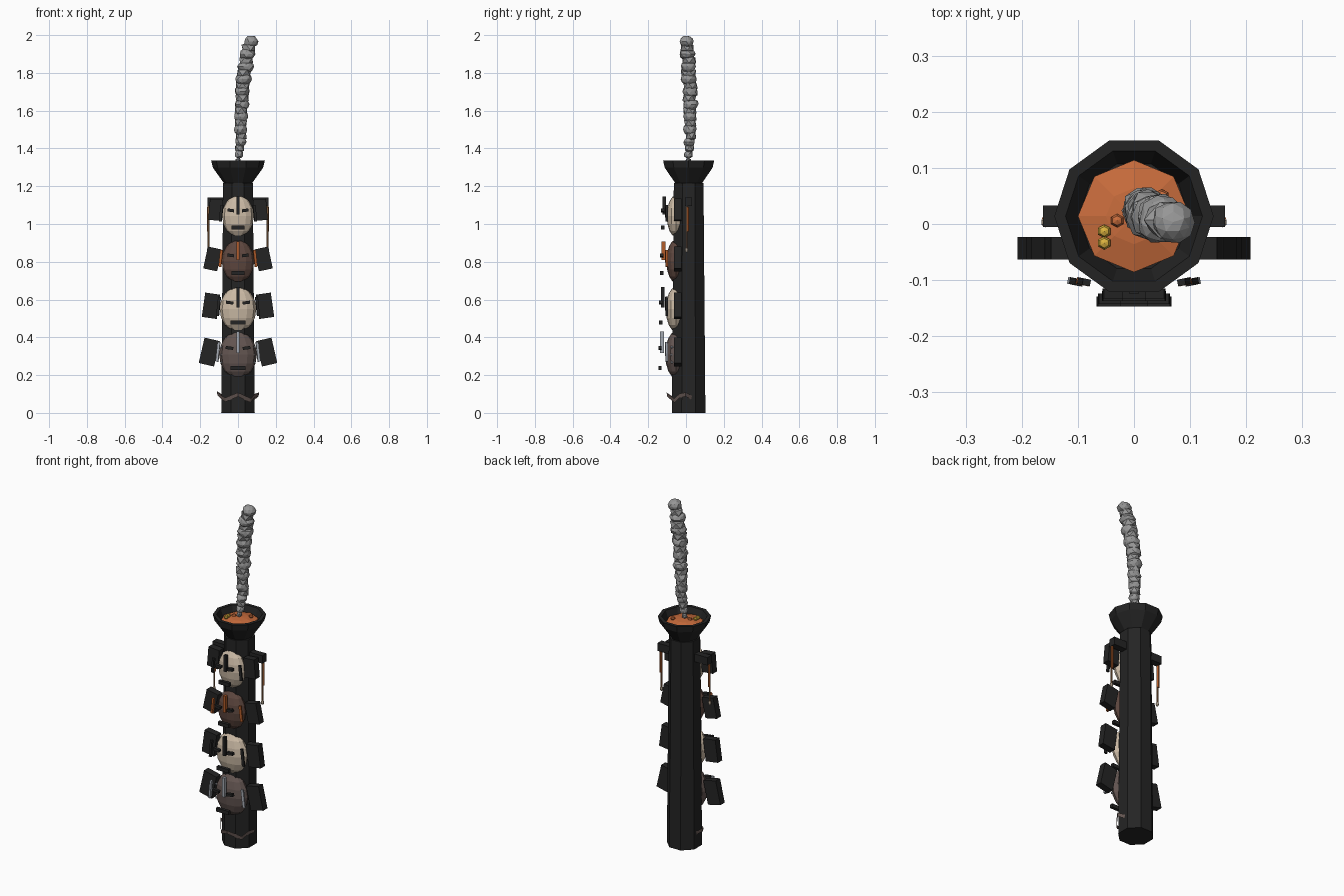
import bpy, bmesh, math, random
from mathutils import Matrix, Vector

if "Cube" in bpy.data.objects:
    bpy.data.objects.remove(bpy.data.objects["Cube"])
random.seed(4)
CY = 0.014  # pole axis offset in y


def mat(name, r, g, b):
    m = bpy.data.materials.new(name)
    lin = lambda c: ((c / 255 + 0.055) / 1.055) ** 2.4 if c > 10 else c / 3294.6
    m.diffuse_color = (lin(r), lin(g), lin(b), 1)
    m.use_nodes = True
    m.node_tree.nodes["Principled BSDF"].inputs["Base Color"].default_value = m.diffuse_color
    return m


BLACK = mat("charred_black", 36, 36, 36)
CREAM = mat("bone_cream", 203, 186, 165)
BROWN = mat("dark_brown", 94, 71, 63)
UMBER = mat("grey_brown", 99, 85, 81)
EMBER = mat("ember_orange", 200, 108, 60)
COPPER = mat("copper", 178, 92, 42)
STEEL = mat("steel", 165, 170, 178)
SMOKE = mat("smoke_grey", 150, 150, 150)
GOLD = mat("gold", 218, 178, 62)
CORD = mat("cord_tan", 150, 108, 72)


def finish(name, bm, m):
    bmesh.ops.recalc_face_normals(bm, faces=bm.faces)
    me = bpy.data.meshes.new(name)
    bm.to_mesh(me)
    bm.free()
    me.materials.append(m)
    ob = bpy.data.objects.new(name, me)
    bpy.context.collection.objects.link(ob)
    return ob


def box(name, loc, size, m, ry=0, rz=0):
    bm = bmesh.new()
    bmesh.ops.create_cube(bm, size=1)
    M = (Matrix.Translation(loc) @ Matrix.Rotation(math.radians(rz), 4, 'Z')
         @ Matrix.Rotation(math.radians(ry), 4, 'Y') @ Matrix.Diagonal((*size, 1)))
    bm.transform(M)
    return finish(name, bm, m)


def ellipsoid(name, loc, rad, m, seg=12, rings=8):
    bm = bmesh.new()
    bmesh.ops.create_uvsphere(bm, u_segments=seg, v_segments=rings, radius=1)
    bm.transform(Matrix.Translation(loc) @ Matrix.Diagonal((*rad, 1)))
    return finish(name, bm, m)


def lathe(name, prof, n, m, turn=0.0, center=(0, CY)):
    """Revolve (radius, z) points; end rings are capped."""
    bm = bmesh.new()
    rings = []
    for r, z in prof:
        rings.append([bm.verts.new((center[0] + r * math.cos(turn + math.tau * i / n),
                                    center[1] + r * math.sin(turn + math.tau * i / n), z))
                      for i in range(n)])
    for a, b in zip(rings, rings[1:]):
        for i in range(n):
            j = (i + 1) % n
            bm.faces.new((a[i], a[j], b[j], b[i]))
    bm.faces.new(rings[0])
    bm.faces.new(rings[-1])
    return finish(name, bm, m)


# pole
lathe("pole", [(0.096, 0), (0.085, 1.217)], 8, BLACK, math.pi / 8)

# fire bowl with embers
lathe("fire_bowl", [(0.075, 1.217), (0.09, 1.238), (0.133, 1.298), (0.142, 1.335),
                    (0.122, 1.335), (0.098, 1.27)], 10, BLACK)
lathe("embers", [(0.1, 1.285), (0.1, 1.305), (0.05, 1.318), (0.004, 1.322)], 8, EMBER)
for x, y, m in ((-0.053, -0.013, GOLD), (-0.053, -0.034, GOLD), (-0.03, 0.006, EMBER),
                (0.05, 0.05, EMBER)):
    ellipsoid("coal", (x, y, 1.322), (0.013, 0.012, 0.011), m, 6, 4)

# masks: centre z, half width, half height, depth, colours, ear placement
masks = [
    (1.042, 0.084, 0.110, 0.048, CREAM, BLACK, 0.118, 1.075, 0.070, 0.112, 5),
    (0.803, 0.086, 0.114, 0.050, BROWN, COPPER, 0.135, 0.815, 0.075, 0.118, 12),
    (0.549, 0.097, 0.119, 0.053, CREAM, BLACK, 0.143, 0.567, 0.080, 0.130, 8),
    (0.308, 0.100, 0.124, 0.056, UMBER, STEEL, 0.152, 0.322, 0.083, 0.138, 13),
]
for k, (z, w, h, d, skin, paint, ex, ez, ew, eh, tilt) in enumerate(masks):
    s = w / 0.084
    fy = -0.124 - 0.0046 * k
    n = str(k + 1)
    ellipsoid("mask_" + n, (0, -0.054, z), (w, d, h), skin)
    box("mouth_" + n, (0, fy, z - 0.06 * s), (0.068 * s, 0.018, 0.021), BLACK)
    box("nose_strip_" + n, (0, -0.115 - 0.004 * k, z + 0.055 * s), (0.016, 0.02, 0.095 * s),
        paint)
    for sx in (-1, 1):
        box("eye_" + n, (sx * 0.038 * s, fy, z + 0.03 * s), (0.034 * s, 0.018, 0.016),
            BLACK, ry=-sx * 8)
        box("ear_" + n, (sx * ex, -0.043, ez), (ew, 0.04, eh), BLACK, ry=-sx * tilt)
        box("cheek_strip_" + n, (sx * w * 1.06, -0.103, z + 0.015), (0.014, 0.012, 0.088 * s),
            paint, ry=-sx * 6, rz=sx * 12)
    # studs along the edge of the darkest mask
    if paint is STEEL:
        for sx in (-1, 1):
            for dz in (-0.04, 0, 0.04):
                ellipsoid("stud", (sx * 0.088, -0.075, z + dz), (0.006, 0.008, 0.006),
                          STEEL, 6, 4)

# cross peg with hanging cords
box("cross_peg", (0, CY, 1.117), (0.324, 0.038, 0.046), BLACK)
for sx in (-1, 1):
    x = sx * 0.157
    lathe("cord", [(0.005, 0.87), (0.005, 1.10)], 6, CORD, center=(x, 0.004))
    lathe("cord_wrap", [(0.007, 0.96), (0.007, 1.09)], 6, COPPER, center=(x, 0.010))
    ellipsoid("cord_bead", (x, 0.003, 0.862), (0.009, 0.009, 0.014), CREAM, 6, 4)

# ragged cloth band near the foot
bm = bmesh.new()
N = 16
low, high = [], []
for i in range(N):
    a = math.tau * i / N
    r = 0.1 + (0.012 if i % 4 == 0 else -0.004)
    zz = 0.088 + 0.016 * math.cos(4 * a) + random.uniform(-0.006, 0.006)
    p = (r * math.cos(a), -0.002 + 0.9 * r * math.sin(a))
    low.append(bm.verts.new((p[0] * 0.97, p[1] * 0.97, zz - 0.014)))
    high.append(bm.verts.new((p[0], p[1], zz + 0.008)))
for i in range(N):
    j = (i + 1) % N
    bm.faces.new((low[i], low[j], high[j], high[i]))
finish("cloth_band", bm, UMBER)

# smoke column: stacked irregular puffs along a leaning path
path = [(1.335, 0.0, 0.014, 0.016), (1.38, 0.008, 0.018, 0.026), (1.5, 0.014, 0.024, 0.034),
        (1.65, 0.02, 0.022, 0.040), (1.8, 0.034, 0.018, 0.044), (1.9, 0.052, 0.008, 0.042),
        (1.966, 0.066, 0.0, 0.038)]


def sample(z):
    for a, b in zip(path, path[1:]):
        if z <= b[0] + 1e-6:
            t = (z - a[0]) / (b[0] - a[0])
            return [a[i] + (b[i] - a[i]) * t for i in (1, 2, 3)]


COUNT = 20
for i in range(COUNT):
    z = 1.335 + (1.966 - 1.335) * i / (COUNT - 1)
    x, y, r = sample(z)
    bm = bmesh.new()
    bmesh.ops.create_icosphere(bm, subdivisions=2 if i % 2 else 1, radius=1)
    for v in bm.verts:
        v.co *= random.uniform(0.9, 1.1)
    bm.transform(Matrix.Translation((x + random.uniform(-.004, .004),
                                     y + random.uniform(-.004, .004), z))
                 @ Matrix.Rotation(random.uniform(0, 6), 4, 'Z')
                 @ Matrix.Diagonal((r, r, min(r, 0.033), 1)))
    finish("smoke_puff", bm, SMOKE)
